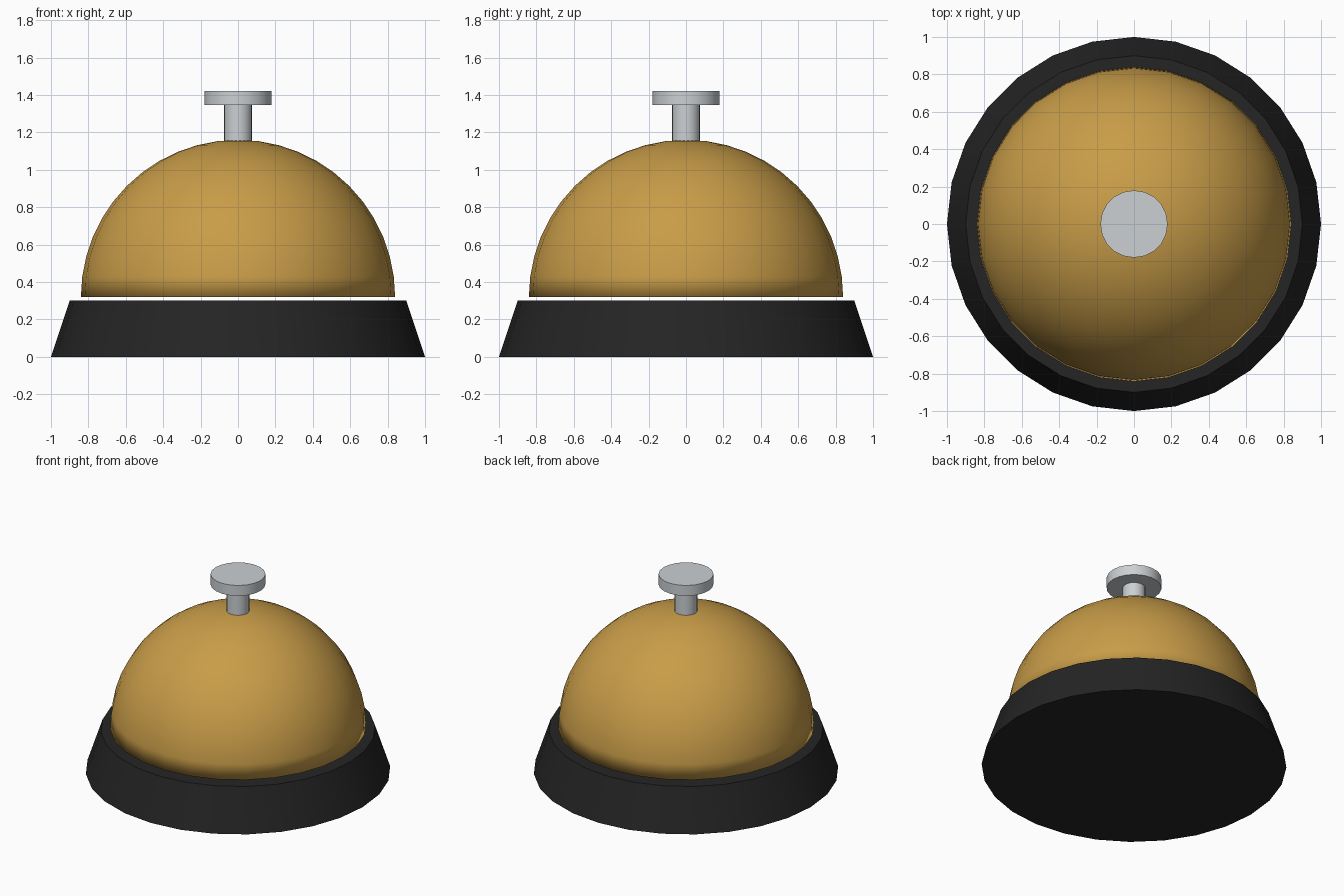
import bpy, math

if "Cube" in bpy.data.objects:
    bpy.data.objects.remove(bpy.data.objects["Cube"])


def material(name, rgb):
    m = bpy.data.materials.new(name)
    m.diffuse_color = (*rgb, 1.0)
    m.use_nodes = True
    m.node_tree.nodes["Principled BSDF"].inputs["Base Color"].default_value = m.diffuse_color
    return m


black = material("black base", (0.018, 0.018, 0.018))
brass = material("brass", (0.58, 0.335, 0.065))
steel = material("steel", (0.60, 0.63, 0.65))


def smooth(obj, angle=30):
    bpy.ops.object.select_all(action='DESELECT')
    obj.select_set(True)
    bpy.context.view_layer.objects.active = obj
    bpy.ops.object.shade_smooth_by_angle(angle=math.radians(angle))


def lathe(name, profile, sides, mat):
    """Revolve (radius, z) points about z; radius 0 makes a pole."""
    verts, faces, rings = [], [], []
    for r, z in profile:
        count = sides if r > 0 else 1
        rings.append([len(verts) + i for i in range(count)])
        for i in range(count):
            a = math.tau * i / sides
            verts.append((r * math.cos(a), r * math.sin(a), z))
    for lo, hi in zip(rings, rings[1:]):
        for i in range(sides):
            j = (i + 1) % sides
            if len(hi) == 1:
                faces.append((lo[i], lo[j], hi[0]))
            else:
                faces.append((lo[i], lo[j], hi[j], hi[i]))
    # Flat ends close every profile that does not finish in a pole
    if len(rings[-1]) > 1:
        faces.append(rings[0][::-1])
        faces.append(rings[-1])
    mesh = bpy.data.meshes.new(name)
    mesh.from_pydata(verts, [], faces)
    mesh.materials.append(mat)
    obj = bpy.data.objects.new(name, mesh)
    bpy.context.collection.objects.link(obj)
    smooth(obj)
    return obj


# Tapered base
lathe("base", [(1.0, 0.0), (0.9, 0.30)], 28, black)

# Hollow hemispherical bell floating just above the base
R, Z0, STEPS = 0.84, 0.32, 12
arc = [(R * math.cos(t), Z0 + R * math.sin(t))
       for t in (math.pi / 2 * k / STEPS for k in range(STEPS))]
dome = lathe("bell_dome", arc + [(0, Z0 + R)], 28, brass)
shell = dome.modifiers.new("thickness", 'SOLIDIFY')
shell.thickness = 0.02
shell.offset = -1

# Plunger stem and push button
lathe("plunger_stem", [(0.075, 1.15), (0.075, 1.35)], 20, steel)
lathe("push_button", [(0.18, 1.345), (0.18, 1.42)], 20, steel)
